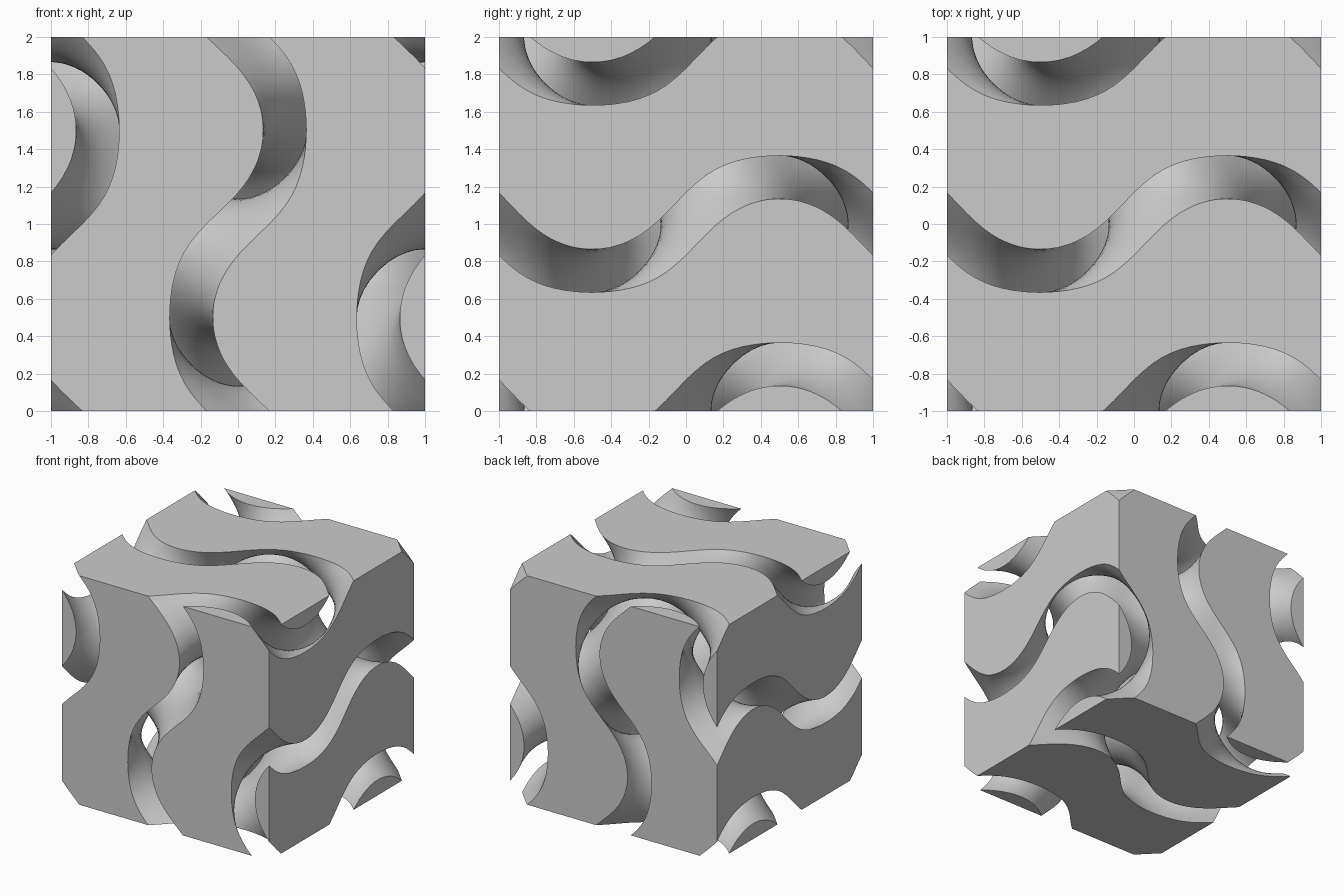
import bpy
import bmesh
from math import sin, cos, pi, radians
from mathutils import Vector

N = 40                 # grid cells along each side of the block
STEP = 2 / N
GAP = 0.5              # half width of the channel, in field units

if "Cube" in bpy.data.objects:
    bpy.data.objects.remove(bpy.data.objects["Cube"], do_unlink=True)

material = bpy.data.materials.new("plain_grey")
material.use_nodes = True
grey = (0.6, 0.6, 0.6, 1)
material.diffuse_color = grey
material.node_tree.nodes["Principled BSDF"].inputs["Base Color"].default_value = grey


def field(p, sign):
    """Gyroid value, positive inside the network."""
    x, y, z = (c * pi for c in p)
    return sign * (sin(x) * cos(y) + sin(y) * cos(z) + sin(z) * cos(x)) - GAP


def slope(p, sign):
    """Field gradient, held within any block face the point lies on."""
    x, y, z = (c * pi for c in p)
    g = Vector((cos(x) * cos(y) - sin(z) * sin(x),
                cos(y) * cos(z) - sin(x) * sin(y),
                cos(z) * cos(x) - sin(y) * sin(z))) * (pi * sign)
    for k in range(3):
        if abs(p[k]) > 1 - 1e-6:
            g[k] = 0
    return g


def settle(p, sign):
    """Slide a nearby point onto the gyroid wall."""
    for _ in range(3):
        g = slope(p, sign)
        if g.length > 0.1:
            p = p - g * (field(p, sign) / g.length_squared)
    return p


def add(a, b):
    return (a[0] + b[0], a[1] + b[1], a[2] + b[2])


UNIT = [(1, 0, 0), (0, 1, 0), (0, 0, 1)]
CORNERS = [(i, j, k) for i in (0, 1) for j in (0, 1) for k in (0, 1)]

# Six tetrahedra that share the long diagonal of a cell
TETS = []
for a in range(3):
    for b in range(3):
        if a != b:
            TETS.append(((0, 0, 0), UNIT[a], add(UNIT[a], UNIT[b]), (1, 1, 1)))


def flat_side(face):
    """The block side a face lies on, or None for a curved wall."""
    for k in range(3):
        for s in (-1, 1):
            if all(abs(v.co[k] - s) < 1e-6 for v in face.verts):
                return k, s
    return None


def build_network(name, sign):
    # Sample the grid, pulling points close to the wall onto it
    place, value = {}, {}
    for i in range(N + 1):
        for j in range(N + 1):
            for k in range(N + 1):
                key = (i, j, k)
                p = Vector([-1 + 2 * c / N for c in key])
                v = field(p, sign)
                if abs(v) < 1.5:
                    g = slope(p, sign).length
                    if g > 0.1 and abs(v) < 0.22 * STEP * g:
                        p, v = settle(p, sign), 0.0
                place[key], value[key] = p, v

    points, index, faces = [], {}, []

    def vertex(key, make):
        if key not in index:
            index[key] = len(points)
            points.append(make())
        return index[key]

    def corner(a):
        return vertex(a, lambda: place[a])

    def crossing(a, b):
        if value[b] == 0:
            return corner(b)
        t = value[a] / (value[a] - value[b])
        return vertex((a, b), lambda: settle(place[a].lerp(place[b], t), sign))

    def add_face(loop):
        loop = list(dict.fromkeys(loop))
        if len(loop) > 2:
            faces.append(loop)

    # Curved walls
    for i in range(N):
        for j in range(N):
            for k in range(N):
                base = (i, j, k)
                state = [value[add(base, c)] > 0 for c in CORNERS]
                if all(state) or not any(state):
                    continue
                for tet in TETS:
                    keys = [add(base, c) for c in tet]
                    inner = [q for q in keys if value[q] > 0]
                    outer = [q for q in keys if value[q] <= 0]
                    if len(inner) == 2:
                        (a, b), (c, d) = inner, outer
                        add_face([crossing(a, c), crossing(a, d),
                                  crossing(b, d), crossing(b, c)])
                    else:
                        add_face([crossing(a, b) for a in inner for b in outer])

    # Flat sides of the block, trimmed where the channels break through
    for axis in range(3):
        u, w = UNIT[axis - 2], UNIT[axis - 1]
        for level in (0, N):
            for i in range(N):
                for j in range(N):
                    base = tuple(level * UNIT[axis][m] + i * u[m] + j * w[m]
                                 for m in range(3))
                    far = add(add(base, u), w)
                    for mid in (add(base, u), add(base, w)):
                        tri = (base, mid, far)
                        loop = []
                        for m in range(3):
                            a, b = tri[m], tri[(m + 1) % 3]
                            if value[a] > 0:
                                loop.append(corner(a))
                                if value[b] <= 0:
                                    loop.append(crossing(a, b))
                            elif value[b] > 0:
                                loop.append(crossing(b, a))
                        add_face(loop)

    mesh = bpy.data.meshes.new(name)
    mesh.from_pydata(points, [], faces)
    bm = bmesh.new()
    bm.from_mesh(mesh)
    bmesh.ops.remove_doubles(bm, verts=bm.verts[:], dist=1e-5)
    bmesh.ops.recalc_face_normals(bm, faces=bm.faces[:])

    # Merge each flat region into large faces
    side = {f: flat_side(f) for f in bm.faces}
    inner_edges = [e for e in bm.edges if len(e.link_faces) == 2
                   and side[e.link_faces[0]] is not None
                   and side[e.link_faces[0]] == side[e.link_faces[1]]]
    bmesh.ops.dissolve_limit(bm, angle_limit=0.001, verts=[], edges=inner_edges,
                             use_dissolve_boundaries=False)
    flat = [flat_side(f) is not None for f in bm.faces]
    bmesh.ops.translate(bm, verts=bm.verts[:], vec=(0, 0, 1))
    bm.to_mesh(mesh)
    bm.free()

    obj = bpy.data.objects.new(name, mesh)
    bpy.context.scene.collection.objects.link(obj)
    mesh.materials.append(material)
    for other in bpy.context.selected_objects:
        other.select_set(False)
    obj.select_set(True)
    bpy.context.view_layer.objects.active = obj
    bpy.ops.object.shade_smooth_by_angle(angle=radians(35))
    for poly, is_flat in zip(mesh.polygons, flat):
        if is_flat:
            poly.use_smooth = False


# The two interlocking networks, kept apart by the gyroid channel
build_network("first_gyroid_network", 1)
build_network("second_gyroid_network", -1)
